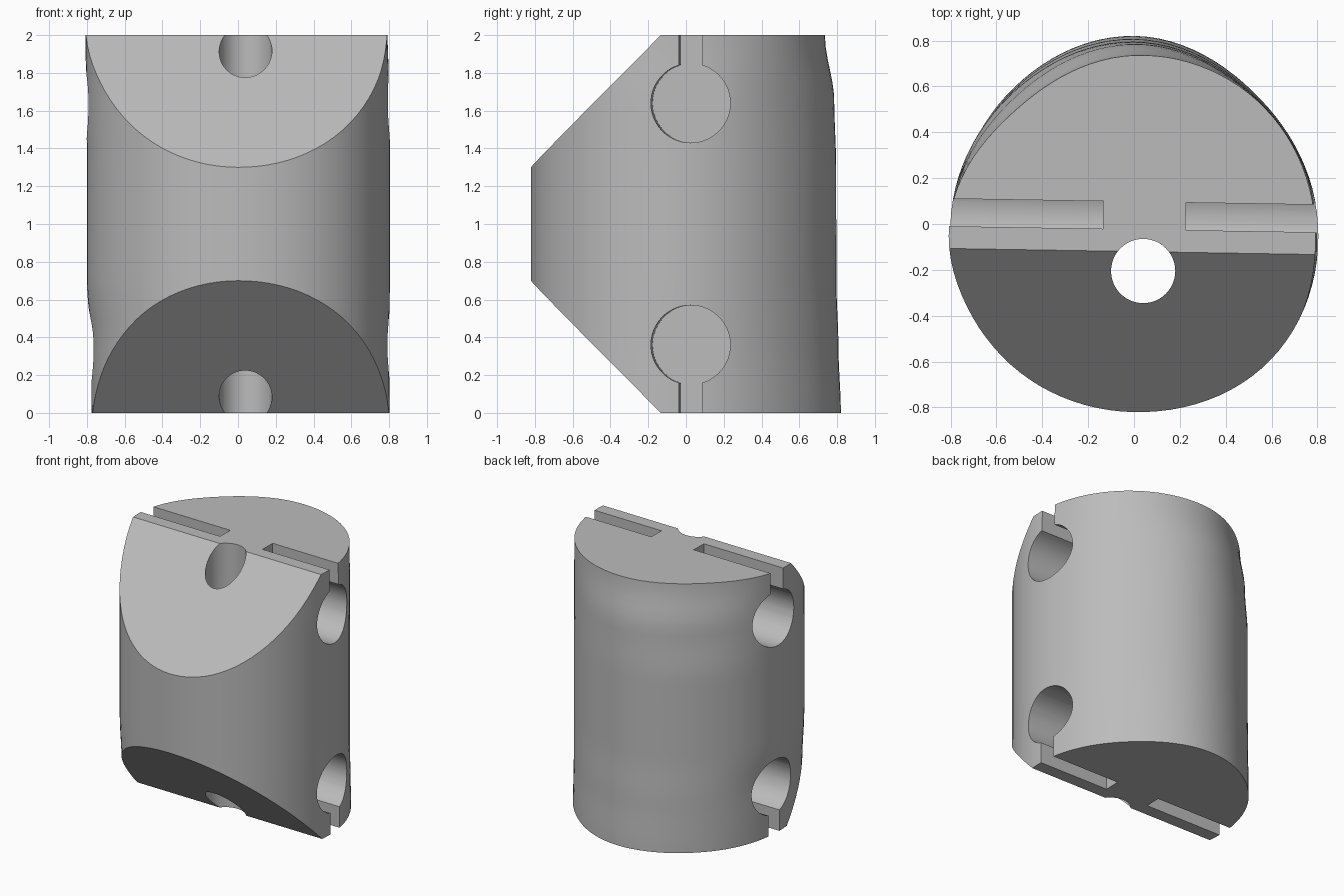
import bpy, bmesh, math
from mathutils import Matrix, Vector

if "Cube" in bpy.data.objects:
    bpy.data.objects.remove(bpy.data.objects["Cube"])

TILT = -0.0165          # slight turn of the slots and cut faces
SEGS, ROWS = 96, 32

# Body radii every 45 degrees (starting at +x) at several heights
SECTIONS = [
    (0.00, [.802, .775, .820, .790, .775, .800, .820, .840]),
    (0.35, [.800, .768, .807, .785, .775, .805, .820, .840]),
    (0.70, [.802, .765, .796, .780, .800, .815, .820, .840]),
    (1.30, [.802, .765, .795, .780, .800, .815, .820, .840]),
    (1.65, [.802, .763, .785, .760, .802, .815, .820, .840]),
    (2.00, [.790, .760, .735, .715, .806, .815, .820, .840]),
]


def radius_at(radii, a):
    # periodic smooth curve through the eight radii
    u = a / (math.pi / 4)
    i, t = int(u), u - int(u)
    p0, p1, p2, p3 = (radii[(i + k) % 8] for k in (-1, 0, 1, 2))
    return p1 + 0.5 * t * (p2 - p0 + t * (2*p0 - 5*p1 + 4*p2 - p3 + t * (3*(p1 - p2) + p3 - p0)))


def radii_at(z):
    for (z0, r0), (z1, r1) in zip(SECTIONS, SECTIONS[1:]):
        if z <= z1 + 1e-6:
            t = (z - z0) / (z1 - z0)
            t = t * t * (3 - 2 * t)
            return [a + (b - a) * t for a, b in zip(r0, r1)]
    return SECTIONS[-1][1]


def loft(bm, rings):
    rows = [[bm.verts.new(p) for p in ring] for ring in rings]
    n = len(rows[0])
    for a, b in zip(rows, rows[1:]):
        for i in range(n):
            bm.faces.new((a[i], a[(i+1) % n], b[(i+1) % n], b[i]))
    bm.faces.new(rows[0][::-1])
    bm.faces.new(rows[-1])


def to_object(name, bm):
    bmesh.ops.recalc_face_normals(bm, faces=bm.faces[:])
    me = bpy.data.meshes.new(name)
    bm.to_mesh(me)
    bm.free()
    ob = bpy.data.objects.new(name, me)
    bpy.context.collection.objects.link(ob)
    return ob


# Rounded body, lofted upwards
bm = bmesh.new()
rings = []
for k in range(ROWS + 1):
    z = 2 * k / ROWS
    radii = radii_at(z)
    ring = []
    for i in range(SEGS):
        a = 2 * math.pi * i / SEGS
        r = radius_at(radii, a)
        ring.append((r * math.cos(a), r * math.sin(a), z))
    rings.append(ring)
loft(bm, rings)

# Sloping front faces at top and bottom
for z, s in ((2, 1), (0, -1)):
    normal = Vector((math.sin(TILT), -math.cos(TILT), s)).normalized()
    res = bmesh.ops.bisect_plane(bm, geom=bm.verts[:] + bm.edges[:] + bm.faces[:],
                                 plane_co=(0, -0.12, z), plane_no=normal, clear_outer=True)
    edges = [e for e in res["geom_cut"] if isinstance(e, bmesh.types.BMEdge)]
    bmesh.ops.edgeloop_fill(bm, edges=edges)
body = to_object("connector_body", bm)


def keyhole_cutter(x0, x1, zc, s):
    # round socket with a slot running out through the end face
    a0 = math.asin(0.06 / 0.21)
    prof = [(0.06, 0.6)]
    for i in range(49):
        a = a0 + (2 * math.pi - 2 * a0) * i / 48
        prof.append((0.21 * math.sin(a), 0.21 * math.cos(a)))
    prof.append((-0.06, 0.6))
    bm = bmesh.new()
    loft(bm, [[(x, y, zc + s * z) for y, z in prof] for x in (x0, x1)])
    bm.transform(Matrix.Translation((0, 0.037, 0)) @ Matrix.Rotation(TILT, 4, 'Z'))
    return to_object("socket_cutter", bm)


cutters = [keyhole_cutter(x0, x1, zc, s)
           for x0, x1 in ((-1.1, -0.135), (0.225, 1.1))
           for zc, s in ((1.64, 1), (0.36, -1))]

# Vertical through hole
bm = bmesh.new()
loft(bm, [[(0.04 + 0.14 * math.cos(2*math.pi*i/48), -0.205 + 0.14 * math.sin(2*math.pi*i/48), z)
           for i in range(48)] for z in (-0.3, 2.3)])
cutters.append(to_object("bore_cutter", bm))

# Cut the holes, then drop the cutters
bpy.context.view_layer.objects.active = body
body.select_set(True)
for c in cutters:
    c.hide_render = True
    m = body.modifiers.new("cut", 'BOOLEAN')
    m.operation, m.solver, m.object = 'DIFFERENCE', 'EXACT', c
    bpy.ops.object.modifier_apply(modifier=m.name)
    bpy.data.objects.remove(c)

# Plain grey all over
mat = bpy.data.materials.new("plain grey")
mat.diffuse_color = (0.5, 0.5, 0.5, 1)
mat.use_nodes = True
mat.node_tree.nodes["Principled BSDF"].inputs["Base Color"].default_value = mat.diffuse_color
body.data.materials.clear()
body.data.materials.append(mat)
for p in body.data.polygons:
    p.material_index = 0
bpy.ops.object.shade_smooth_by_angle(angle=math.radians(30))
